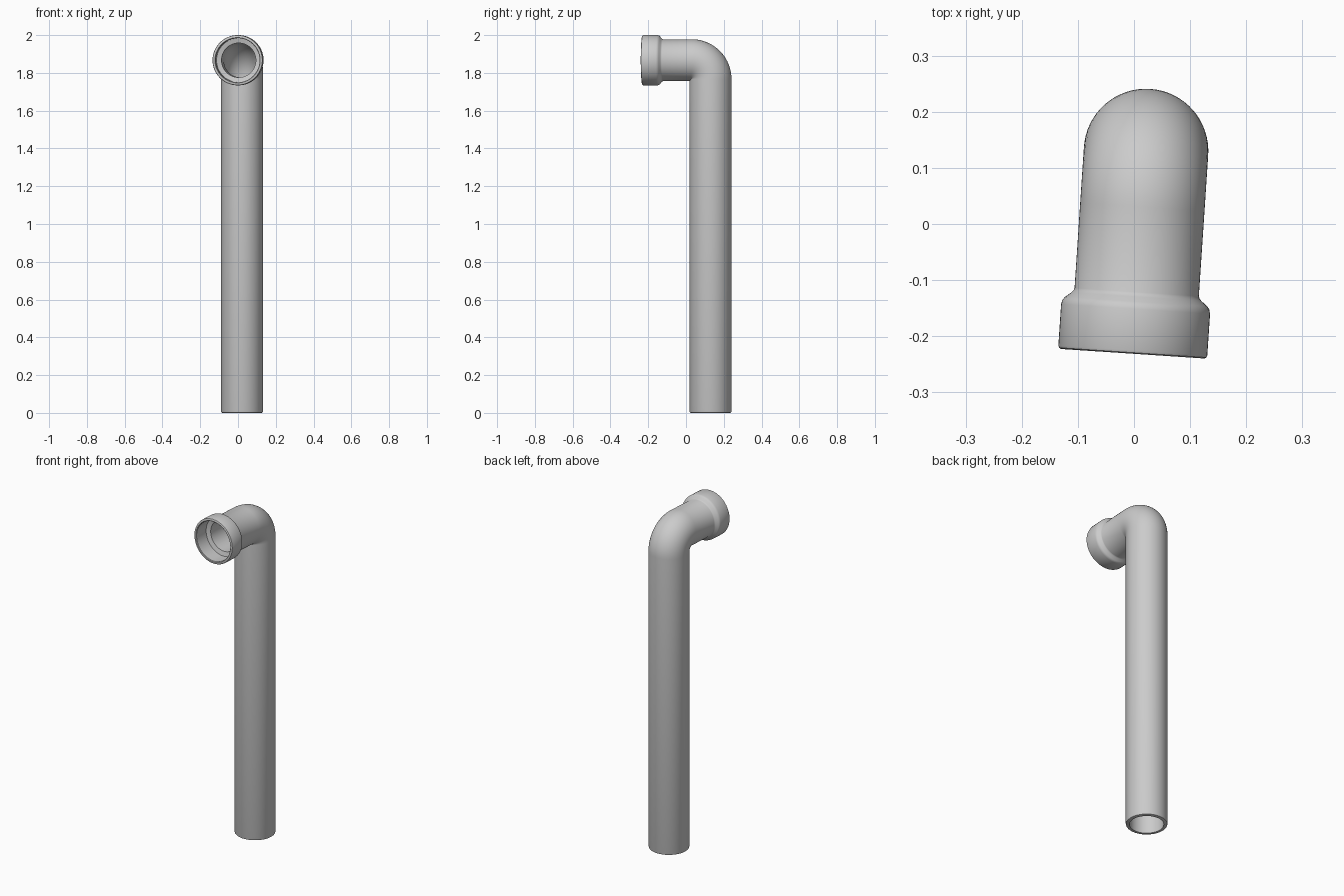
import bpy, bmesh, math
from mathutils import Vector

if "Cube" in bpy.data.objects:
    bpy.data.objects.remove(bpy.data.objects["Cube"])

SIDES = 64
BASE = Vector((0.0215, 0.13, 0))          # foot of the upright
AXIS_Z = 1.867                            # height of the outlet axis
BEND = 0.10                               # centreline radius of the elbow
YAW = math.radians(3.8)                   # outlet is turned slightly sideways
OUT = Vector((-math.sin(YAW), -math.cos(YAW), 0))
SIDE = Vector((math.cos(YAW), -math.sin(YAW), 0))
UP = Vector((0, 0, 1))
REACH = 0.362                             # upright axis to socket mouth
R_OUT, R_IN, R_BELL, R_SOCKET = 0.111, 0.091, 0.133, 0.117


def upright(z, r):
    return (BASE + UP * z, -OUT, r)


def elbow(r, steps=20):
    centre = BASE + OUT * BEND + UP * (AXIS_Z - BEND)
    rings = []
    for i in range(steps + 1):
        a = math.pi / 2 * i / steps
        radial = -OUT * math.cos(a) + UP * math.sin(a)
        rings.append((centre + radial * BEND, radial, r))
    return rings


def outlet(back, r):
    """Ring on the outlet axis, measured back from the socket mouth."""
    return (BASE + UP * AXIS_Z + OUT * (REACH - back), UP, r)


# outer skin from the foot to the socket mouth
rings = [upright(0, R_OUT - 0.007), upright(0.002, R_OUT - 0.002), upright(0.008, R_OUT)]
rings += elbow(R_OUT)
rings += [outlet(b, r) for b, r in (
    (0.110, R_OUT), (0.106, 0.1125), (0.102, 0.116), (0.093, 0.127),
    (0.088, 0.131), (0.080, R_BELL), (0.006, R_BELL), (0.002, 0.1315), (0, 0.128))]
# socket recess, then the bore back down to the foot
rings += [outlet(b, r) for b, r in (
    (0, R_SOCKET + 0.003), (0.003, R_SOCKET), (0.085, R_SOCKET), (0.092, R_IN))]
rings += elbow(R_IN)[::-1]
rings += [upright(0, R_IN)]

# pipe: sweep the rings and close them into one hollow wall
bm = bmesh.new()
loops = []
for centre, radial, r in rings:
    loops.append([bm.verts.new(centre + r * (radial * math.cos(t) + SIDE * math.sin(t)))
                  for t in (2 * math.pi * k / SIDES for k in range(SIDES))])
for a, b in zip(loops, loops[1:] + loops[:1]):
    for k in range(SIDES):
        n = (k + 1) % SIDES
        bm.faces.new((a[k], a[n], b[n], b[k]))
bmesh.ops.recalc_face_normals(bm, faces=bm.faces)
mesh = bpy.data.meshes.new("elbow_pipe")
bm.to_mesh(mesh)
bm.free()
pipe = bpy.data.objects.new("elbow_pipe", mesh)
bpy.context.collection.objects.link(pipe)
bpy.context.view_layer.objects.active = pipe
pipe.select_set(True)
bpy.ops.object.shade_smooth_by_angle(angle=math.radians(35))
